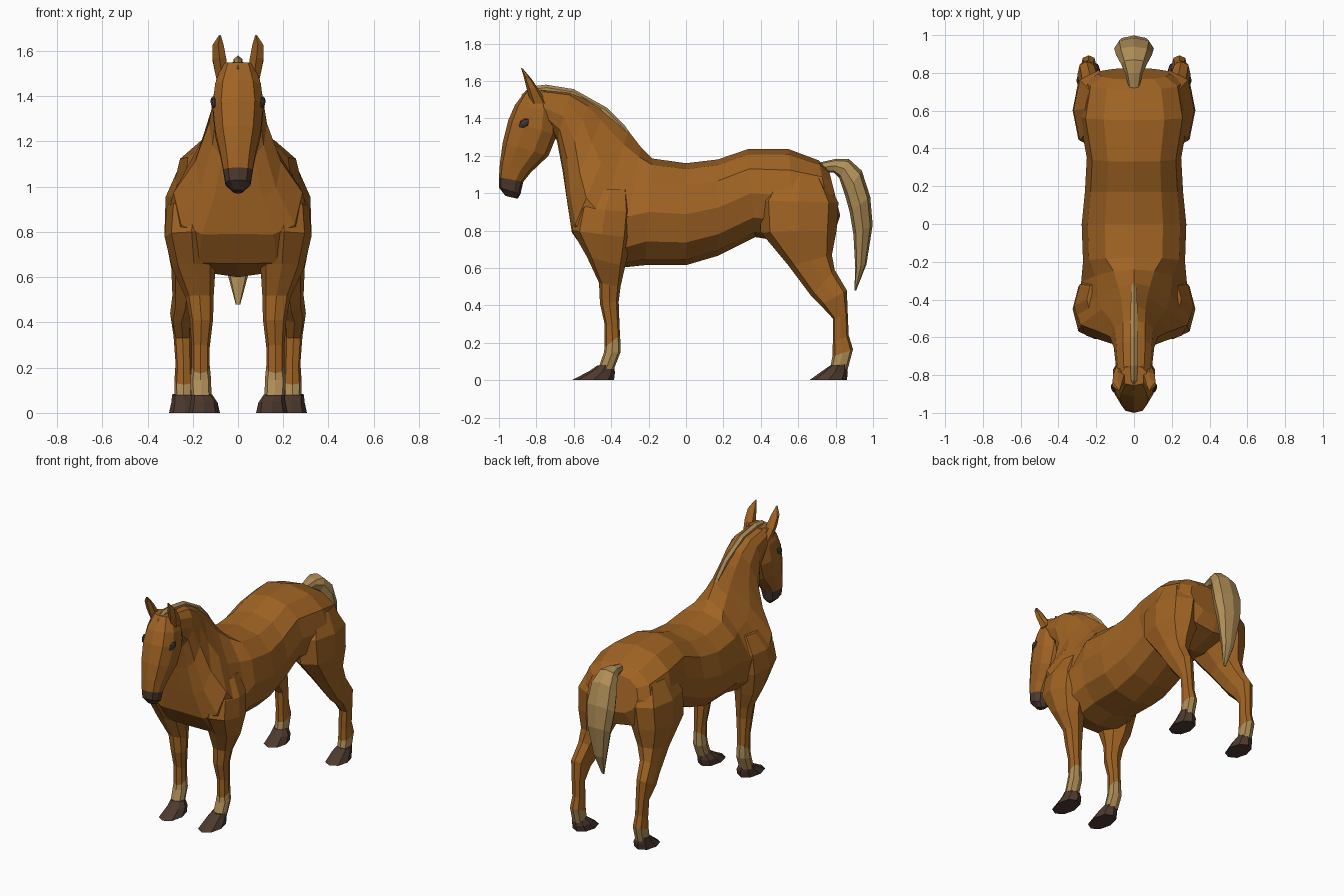
import bpy, bmesh, math
from mathutils import Vector


def material(name, rgb):
    m = bpy.data.materials.new(name)
    m.diffuse_color = (*rgb, 1)
    return m


COAT = material("chestnut coat", (0.35, 0.125, 0.017))
HAIR = material("tan hair", (0.43, 0.27, 0.095))
HOOF = material("dark hoof", (0.075, 0.042, 0.028))
EYE = material("dark eye", (0.055, 0.04, 0.035))


def loft(name, rings, mats, n=8, power=0.85, mirror=False, bands=None):
    """Skin rings given as (front y, z, rear y, z, half width, centre x, skew, taper).
    Skew lowers the widest point, taper narrows the first half.
    bands maps the index of a ring gap to a material index."""
    bm = bmesh.new()
    loops = []
    for ay, az, by, bz, w, *rest in rings:
        cx, skew, taper = (rest + [0, 0, 0])[:3]
        a, b = Vector((cx, ay, az)), Vector((cx, by, bz))
        mid, half = (a + b) / 2, (a - b) / 2
        loop = []
        for k in range(n):
            t = 2 * math.pi * k / n
            c, s = math.cos(t), math.sin(t)
            u = math.copysign(abs(c) ** power, c) if abs(c) > 1e-6 else 0
            v = math.copysign(abs(s) ** power, s) if abs(s) > 1e-6 else 0
            x = w * v * (1 - taper * max(0, c))
            loop.append(bm.verts.new(mid + half * (u - skew * v * v) + Vector((x, 0, 0))))
        loops.append(loop)
    for i, (p, q) in enumerate(zip(loops, loops[1:])):
        for k in range(n):
            f = bm.faces.new((p[k], p[(k + 1) % n], q[(k + 1) % n], q[k]))
            f.material_index = bands(i) if bands else 0
    for loop, i in ((loops[0], 0), (loops[-1], len(loops) - 2)):
        f = bm.faces.new(loop)
        f.material_index = bands(i) if bands else 0
    bmesh.ops.recalc_face_normals(bm, faces=bm.faces)
    me = bpy.data.meshes.new(name)
    bm.to_mesh(me)
    bm.free()
    for m in mats:
        me.materials.append(m)
    ob = bpy.data.objects.new(name, me)
    bpy.context.collection.objects.link(ob)
    if mirror:
        ob.modifiers.new("Mirror", 'MIRROR')
    return ob


# Torso and neck: rump to poll, top point then bottom point
loft("body_and_neck", [
    (0.765, 1.12, 0.825, 0.88, 0.19),
    (0.71, 1.175, 0.79, 0.78, 0.26),
    (0.55, 1.235, 0.59, 0.73, 0.29),
    (0.33, 1.235, 0.37, 0.765, 0.25),
    (0.17, 1.18, 0.17, 0.665, 0.26),
    (0.0, 1.16, 0.0, 0.615, 0.277),
    (-0.18, 1.185, -0.22, 0.615, 0.27),
    (-0.24, 1.245, -0.36, 0.60, 0.28, 0, 0.15, 0.35),
    (-0.31, 1.335, -0.52, 0.66, 0.31, 0, 0.35, 0.6),
    (-0.36, 1.385, -0.61, 0.79, 0.285, 0, 0.38, 0.65),
    (-0.43, 1.445, -0.635, 0.95, 0.19, 0, 0.35, 0.5),
    (-0.51, 1.495, -0.66, 1.12, 0.128, 0, 0.15, 0.2),
    (-0.62, 1.54, -0.69, 1.28, 0.107),
    (-0.78, 1.555, -0.74, 1.36, 0.095),
], [COAT], n=12)

# Head, ending in a dark muzzle
loft("head", [
    (-0.855, 1.55, -0.75, 1.55, 0.07),
    (-0.915, 1.47, -0.69, 1.43, 0.105),
    (-0.95, 1.39, -0.69, 1.31, 0.117),
    (-0.98, 1.27, -0.735, 1.20, 0.105),
    (-0.995, 1.16, -0.83, 1.11, 0.08),
    (-1.0, 1.085, -0.87, 1.06, 0.068),
    (-1.0, 1.03, -0.885, 0.995, 0.058),
    (-0.965, 0.985, -0.90, 0.97, 0.022),
], [COAT, HOOF], n=10, bands=lambda i: int(i >= 5))

# Ears
loft("ears", [
    (-0.83, 1.48, -0.74, 1.48, 0.03, 0.07),
    (-0.855, 1.57, -0.785, 1.55, 0.034, 0.082),
    (-0.87, 1.63, -0.825, 1.61, 0.028, 0.088),
    (-0.882, 1.67, -0.872, 1.665, 0.005, 0.08),
], [COAT], n=6, mirror=True)

# Mane: thin ridge along the crest
loft("mane", [
    (-0.25, 1.252, -0.27, 1.22, 0.006),
    (-0.33, 1.365, -0.37, 1.31, 0.016),
    (-0.42, 1.455, -0.45, 1.40, 0.02),
    (-0.60, 1.556, -0.61, 1.49, 0.022),
    (-0.75, 1.58, -0.74, 1.51, 0.022),
    (-0.83, 1.57, -0.81, 1.50, 0.018),
    (-0.88, 1.525, -0.85, 1.49, 0.008),
], [HAIR], n=6)

# Tail: arched out of the rump and tapering down
loft("tail", [
    (0.72, 1.165, 0.74, 1.11, 0.03),
    (0.80, 1.183, 0.79, 1.11, 0.045),
    (0.87, 1.183, 0.82, 1.08, 0.068),
    (0.94, 1.12, 0.85, 0.99, 0.095),
    (0.985, 0.98, 0.875, 0.90, 0.105),
    (0.998, 0.83, 0.895, 0.78, 0.085),
    (0.965, 0.62, 0.905, 0.60, 0.045),
    (0.91, 0.48, 0.90, 0.48, 0.01),
], [HAIR], n=8)

# Legs: shoulder or thigh down to the sock
loft("front_legs", [
    (-0.50, 1.02, -0.30, 1.02, 0.07, 0.18),
    (-0.585, 0.92, -0.28, 0.90, 0.115, 0.20),
    (-0.61, 0.80, -0.29, 0.76, 0.12, 0.205),
    (-0.53, 0.66, -0.325, 0.61, 0.095, 0.195),
    (-0.465, 0.52, -0.35, 0.50, 0.062, 0.17),
    (-0.46, 0.41, -0.36, 0.42, 0.052, 0.162),
    (-0.435, 0.30, -0.355, 0.28, 0.04, 0.165),
    (-0.435, 0.175, -0.352, 0.24, 0.04, 0.165),
    (-0.44, 0.145, -0.35, 0.15, 0.046, 0.165),
    (-0.47, 0.06, -0.385, 0.06, 0.045, 0.162),
], [COAT, HAIR], mirror=True, bands=lambda i: int(i >= 7))

loft("hind_legs", [
    (0.48, 1.10, 0.74, 1.08, 0.10, 0.16),
    (0.39, 0.96, 0.815, 0.95, 0.135, 0.185),
    (0.40, 0.79, 0.805, 0.80, 0.125, 0.20),
    (0.55, 0.61, 0.78, 0.67, 0.08, 0.215),
    (0.67, 0.45, 0.795, 0.59, 0.055, 0.235),
    (0.72, 0.40, 0.86, 0.48, 0.05, 0.25),
    (0.785, 0.33, 0.865, 0.35, 0.04, 0.245),
    (0.785, 0.20, 0.87, 0.24, 0.036, 0.24),
    (0.782, 0.125, 0.893, 0.165, 0.041, 0.24),
    (0.77, 0.06, 0.865, 0.06, 0.04, 0.24),
], [COAT, HAIR], power=0.8, mirror=True, bands=lambda i: int(i >= 8))

# Hooves: wedges with a long rounded toe
for name, heel, toe, cx in (("front_hooves", -0.385, -0.61, 0.15),
                            ("hind_hooves", 0.86, 0.66, 0.235)):
    loft(name, [
        (heel - 0.09, 0.078, heel, 0.085, 0.046, cx + 0.01),
        (heel - 0.13, 0.05, heel + 0.005, 0.04, 0.06, cx),
        (toe, 0.0, heel, 0.0, 0.07, cx),
    ], [HOOF], power=0.95, mirror=True)

# Eyes
loft("eyes", [
    (-0.893, 1.358, -0.888, 1.35, 0.006, 0.103),
    (-0.885, 1.388, -0.865, 1.348, 0.014, 0.106),
    (-0.865, 1.40, -0.845, 1.36, 0.014, 0.108),
    (-0.842, 1.396, -0.838, 1.386, 0.006, 0.107),
], [EYE], n=8, power=1, mirror=True)
